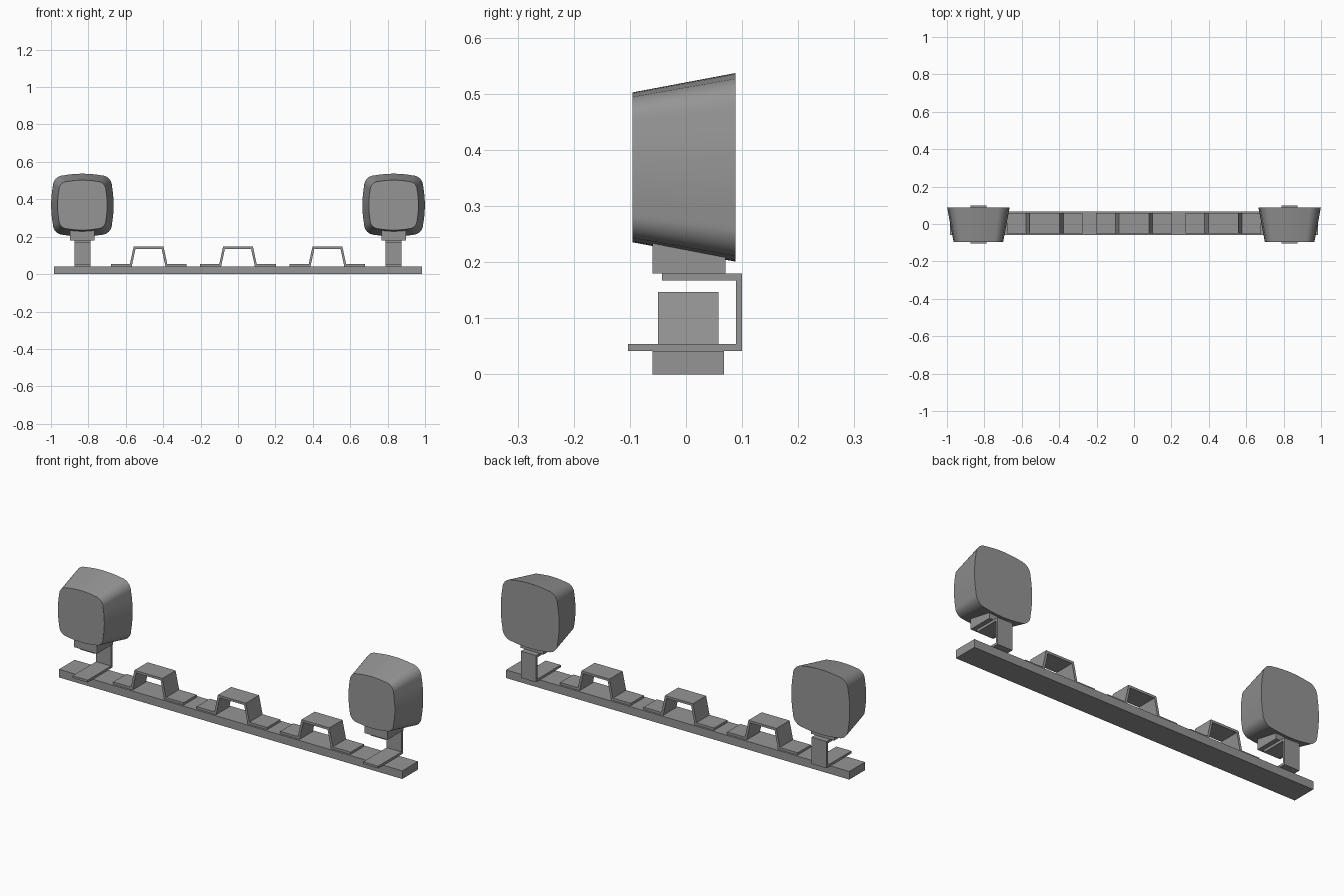
import bpy, bmesh
from math import sin, cos, pi

cube = bpy.data.objects.get("Cube")
if cube:
    bpy.data.objects.remove(cube, do_unlink=True)

grey = bpy.data.materials.new("mid grey")
grey.use_nodes = True
grey.diffuse_color = (0.3, 0.3, 0.3, 1)
grey.node_tree.nodes["Principled BSDF"].inputs["Base Color"].default_value = (0.3, 0.3, 0.3, 1)


def finish(bm, name):
    bmesh.ops.recalc_face_normals(bm, faces=bm.faces)
    mesh = bpy.data.meshes.new(name)
    bm.to_mesh(mesh)
    bm.free()
    mesh.materials.append(grey)
    obj = bpy.data.objects.new(name, mesh)
    bpy.context.collection.objects.link(obj)
    return obj


def loft(name, ring_a, ring_b, smooth=False):
    """Closed solid between two matching rings of points."""
    bm = bmesh.new()
    a = [bm.verts.new(p) for p in ring_a]
    b = [bm.verts.new(p) for p in ring_b]
    n = len(a)
    for i in range(n):
        j = (i + 1) % n
        bm.faces.new((a[i], a[j], b[j], b[i])).smooth = smooth
    for ring in (a, b):
        cap = bm.faces.new(ring)
        for edge in cap.edges:
            edge.smooth = False
    return finish(bm, name)


def box(name, x, y, z):
    corners = [(x[0], y[0]), (x[1], y[0]), (x[1], y[1]), (x[0], y[1])]
    return loft(name, [(u, v, z[0]) for u, v in corners],
                [(u, v, z[1]) for u, v in corners])


def rounded_square(half_w, half_h, radius, bulge, steps=8):
    """Square outline with slightly bowed sides and round corners."""
    pts = []
    for k in range(4):
        w, h = (half_w, half_h) if k % 2 == 0 else (half_h, half_w)
        side = []
        for i in range(steps + 1):          # bowed side
            t = 2 * i / steps - 1
            side.append((w - bulge * t * t, t * (h - radius)))
        for i in range(1, steps):           # corner
            a = pi / 2 * i / steps
            r = radius - bulge
            side.append((w - radius + r * cos(a), h - radius + r * sin(a)))
        for _ in range(k):
            side = [(-v, u) for u, v in side]
        pts += side
    return pts


# Base bar
BAR_TOP = 0.042
box("base_bar", (-0.983, 0.983), (-0.06, 0.068), (0, BAR_TOP))

# Hat-shaped clips along the bar
T = 0.012
half_outer = [(0.202, BAR_TOP + T), (0.1, BAR_TOP + T), (0.08, 0.147)]
half_inner = [(0.07, 0.147 - T), (0.09, BAR_TOP), (0.202, BAR_TOP)]
hat = (half_outer + [(-x, z) for x, z in reversed(half_outer)]
       + [(-x, z) for x, z in reversed(half_inner)] + half_inner)
for name, cx in (("right", -0.478), ("middle", 0), ("left", 0.478)):
    loft(name + "_clip", [(cx + x, -0.05, z) for x, z in hat],
         [(cx + x, 0.058, z) for x, z in hat])

# Lamps on C-shaped brackets
bracket = [(-0.103, BAR_TOP), (0.1, BAR_TOP), (0.1, 0.18), (-0.043, 0.18),
           (-0.043, 0.167), (0.089, 0.167), (0.089, 0.054), (-0.103, 0.054)]
back = rounded_square(0.167, 0.168, 0.066, 0.009)
TAPER = 0.795
LAMP_Z = 0.369
for name, cx in (("right", -0.832), ("left", 0.832)):
    loft(name + "_bracket", [(cx - 0.043, y, z) for y, z in bracket],
         [(cx + 0.043, y, z) for y, z in bracket])
    box(name + "_lamp_foot", (cx - 0.066, cx + 0.066), (-0.06, 0.07), (0.18, 0.245))
    loft(name + "_lamp", [(cx + x * TAPER, -0.095, LAMP_Z + z * TAPER) for x, z in back],
         [(cx + x, 0.088, LAMP_Z + z) for x, z in back], smooth=True)
